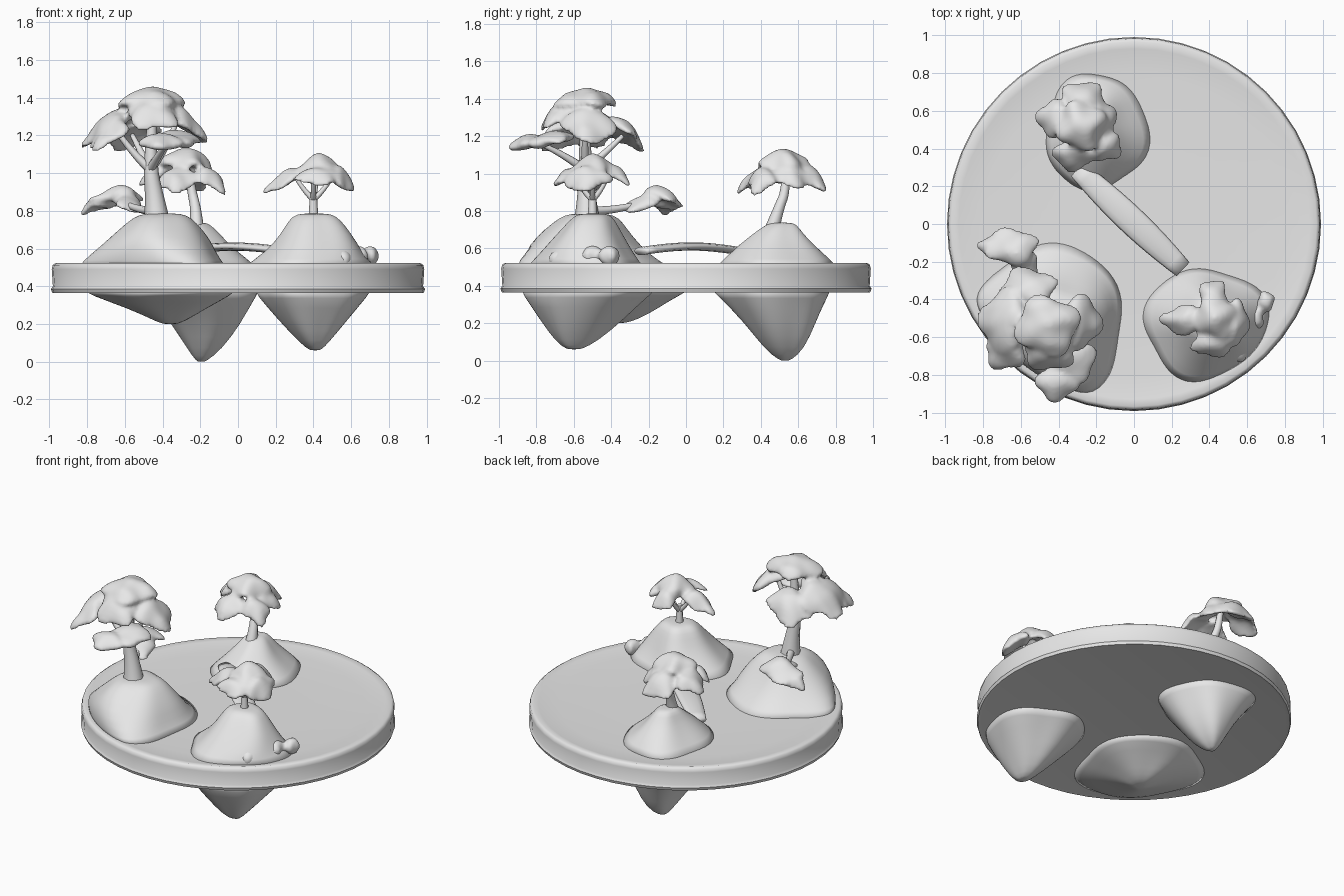
import bpy, bmesh, math
from mathutils import Vector, noise

cube = bpy.data.objects.get("Cube")
if cube:
    bpy.data.objects.remove(cube)

stone = bpy.data.materials.new("stone grey")
stone.use_nodes = True
stone.diffuse_color = (0.8, 0.8, 0.8, 1)
stone.node_tree.nodes["Principled BSDF"].inputs["Base Color"].default_value = (0.8, 0.8, 0.8, 1)


def finish(name, bm, angle=180):
    """Turn a bmesh into a smooth shaded object."""
    bmesh.ops.recalc_face_normals(bm, faces=bm.faces)
    mesh = bpy.data.meshes.new(name)
    bm.to_mesh(mesh)
    bm.free()
    mesh.materials.append(stone)
    mesh.shade_smooth()
    mesh.set_sharp_from_angle(angle=math.radians(angle))
    ob = bpy.data.objects.new(name, mesh)
    bpy.context.collection.objects.link(ob)
    return ob


def loft(name, rings, sides=32, wobble=0.05, limit=None, subdivide=True, angle=180):
    """Skin level rings, each given as z, x min, x max, y min, y max."""
    bm = bmesh.new()
    loops = []
    for z, x0, x1, y0, y1 in rings:
        loop = []
        for i in range(sides):
            a = math.tau * i / sides
            k = 1 + wobble * (math.sin(3 * a + x0 * 9) + 0.7 * math.sin(5 * a + y1 * 4))
            p = Vector(((x0 + x1) / 2 + (x1 - x0) / 2 * k * math.cos(a),
                        (y0 + y1) / 2 + (y1 - y0) / 2 * k * math.sin(a)))
            if limit and p.length > limit:
                p *= limit / p.length
            loop.append(bm.verts.new((p.x, p.y, z)))
        loops.append(loop)
    for low, high in zip(loops, loops[1:]):
        for i in range(sides):
            j = (i + 1) % sides
            bm.faces.new((low[i], low[j], high[j], high[i]))
    for loop in (loops[0], loops[-1]):
        mid = sum((v.co for v in loop), Vector()) / sides
        tip = bm.verts.new(mid)
        for i in range(sides):
            bm.faces.new((loop[i], loop[(i + 1) % sides], tip))
    ob = finish(name, bm, angle)
    if subdivide:
        ob.modifiers.new("soften", "SUBSURF").levels = 1
    return ob


def branch(name, points):
    """Tapered tube through points given as x, y, z, radius."""
    curve = bpy.data.curves.new(name, "CURVE")
    curve.dimensions = "3D"
    curve.bevel_depth = 1
    curve.bevel_resolution = 2
    curve.use_fill_caps = True
    spline = curve.splines.new("NURBS")
    spline.points.add(len(points) - 1)
    spline.use_endpoint_u = True
    spline.order_u = 3
    spline.resolution_u = 6
    for sp, (x, y, z, r) in zip(spline.points, points):
        sp.co = (x, y, z, 1)
        sp.radius = r
    temp = bpy.data.objects.new(name, curve)
    bpy.context.collection.objects.link(temp)
    bm = bmesh.new()
    bpy.context.view_layer.update()
    bm.from_mesh(temp.evaluated_get(bpy.context.evaluated_depsgraph_get()).to_mesh())
    bpy.data.objects.remove(temp)
    return finish(name, bm)


def lumps(name, centre, pads, droop, voxel=0.014):
    """Fuse flattened lobed pads, drooping away from the centre, into one mass."""
    bm = bmesh.new()
    cx, cy = centre
    for n, (x, y, z, rx, ry, rz) in enumerate(pads):
        out = Vector((x - cx, y - cy))
        for v in bmesh.ops.create_icosphere(bm, subdivisions=4, radius=1)["verts"]:
            a = math.atan2(v.co.y, v.co.x)
            flat = math.hypot(v.co.x, v.co.y)
            k = 1 + 0.13 * flat * math.sin(4 * a + n * 2.1)
            p = Vector((v.co.x * rx * k, v.co.y * ry * k, v.co.z * rz))
            tilt = p.xy.dot(out.normalized()) if out.length > 0.02 else 0
            p.z -= droop * (tilt * 0.6 + flat * flat * 0.05)
            p += Vector((x, y, z))
            p.z += 0.025 * noise.noise(p * 9) * (droop > 0)
            v.co = p
    ob = finish(name, bm)
    remesh = ob.modifiers.new("fuse", "REMESH")
    remesh.mode = "VOXEL"
    remesh.voxel_size = voxel
    remesh.use_smooth_shade = True
    ob.modifiers.new("soften", "SMOOTH").iterations = 3
    return ob


# Round base with a slightly raised rim
rim = [(0.37, 0.96), (0.365, 0.985), (0.385, 0.992), (0.4, 0.982), (0.49, 0.988),
       (0.512, 0.983), (0.522, 0.968), (0.515, 0.93), (0.507, 0.8), (0.505, 0.4)]
loft("base_disc", [(z, -r, r, -r, r) for z, r in rim], 48, 0, None, False, 50)

# Hills on top
loft("large_hill", [(0.48, -0.9, 0.0, -0.97, -0.05), (0.53, -0.83, -0.08, -0.94, -0.15),
                    (0.62, -0.71, -0.13, -0.84, -0.24), (0.70, -0.63, -0.19, -0.75, -0.31),
                    (0.765, -0.56, -0.25, -0.67, -0.36), (0.785, -0.5, -0.3, -0.62, -0.42)],
     limit=0.95)
loft("right_hill", [(0.48, 0.0, 0.76, -0.88, -0.19), (0.54, 0.09, 0.68, -0.8, -0.26),
                    (0.63, 0.19, 0.63, -0.73, -0.32), (0.72, 0.25, 0.57, -0.65, -0.37),
                    (0.775, 0.29, 0.52, -0.6, -0.4), (0.785, 0.34, 0.47, -0.56, -0.44)],
     limit=0.95)
loft("back_hill", [(0.48, -0.52, 0.12, 0.14, 0.84), (0.54, -0.44, 0.04, 0.2, 0.77),
                   (0.62, -0.36, -0.05, 0.28, 0.68), (0.68, -0.31, -0.1, 0.36, 0.62),
                   (0.73, -0.28, -0.15, 0.43, 0.59), (0.737, -0.25, -0.18, 0.47, 0.55)])

# Hanging rock points underneath
loft("right_point", [(0.4, 0.07, 0.72, -0.91, -0.12), (0.35, 0.1, 0.68, -0.86, -0.2),
                     (0.22, 0.21, 0.58, -0.78, -0.34), (0.1, 0.33, 0.48, -0.7, -0.48),
                     (0.06, 0.38, 0.44, -0.64, -0.56)], limit=0.96)
loft("back_point", [(0.4, -0.54, 0.12, 0.12, 0.8), (0.35, -0.47, 0.08, 0.17, 0.76),
                    (0.2, -0.35, 0.01, 0.31, 0.69), (0.06, -0.26, -0.09, 0.42, 0.63),
                    (0.0, -0.22, -0.17, 0.5, 0.56)])
loft("large_point", [(0.4, -0.86, 0.04, -0.9, 0.06), (0.35, -0.76, -0.04, -0.82, -0.03),
                     (0.28, -0.58, -0.18, -0.62, -0.15), (0.22, -0.45, -0.27, -0.47, -0.26),
                     (0.2, -0.4, -0.32, -0.42, -0.33)], limit=0.96)

# Flat arched bridge between two hills
start, end = Vector((-0.3, 0.29)), Vector((0.26, -0.24))
along = (end - start).normalized()
side = Vector((-along.y, along.x))
bm = bmesh.new()
previous = None
for i in range(13):
    t = i / 12
    mid = start.lerp(end, t)
    half = 0.03 + 0.045 * math.sin(math.pi * min(1, 0.15 + t * 0.7))
    z = 0.585 + 0.025 * math.sin(math.pi * t)
    ring = []
    for k in range(12):
        a = math.tau * k / 12
        p = mid + side * half * math.cos(a)
        ring.append(bm.verts.new((p.x, p.y, z + 0.022 * math.sin(a))))
    if previous:
        for k in range(12):
            j = (k + 1) % 12
            bm.faces.new((previous[k], previous[j], ring[j], ring[k]))
    if i in (0, 12):
        bm.faces.new(ring)
    previous = ring
finish("bridge", bm)

# Boulders beside the right hill
lumps("boulders", (0.6, -0.55), [(0.54, -0.66, 0.54, 0.08, 0.07, 0.06), (0.6, -0.58, 0.54, 0.06, 0.06, 0.05),
                                 (0.64, -0.5, 0.56, 0.05, 0.06, 0.055), (0.7, -0.41, 0.56, 0.045, 0.055, 0.055)], 0)

# Large tree
branch("large_trunk", [(-0.43, -0.53, 0.74, 0.07), (-0.44, -0.53, 0.86, 0.05),
                       (-0.47, -0.54, 1.05, 0.035), (-0.45, -0.54, 1.38, 0.02)])
for n, (x, y, z) in enumerate([(-0.33, -0.54, 1.26), (-0.38, -0.76, 1.15), (-0.66, -0.54, 1.25),
                               (-0.56, -0.34, 1.2)]):
    branch(f"large_branch_{n + 1}", [(-0.465, -0.54, 1.02, 0.025), ((x - 0.46) / 2, (y - 0.54) / 2, 1.1, 0.018),
                                     (x, y, z, 0.013)])
branch("low_branch", [(-0.45, -0.51, 0.8, 0.025), (-0.54, -0.36, 0.8, 0.018), (-0.64, -0.16, 0.86, 0.015)])
lumps("large_crown", (-0.46, -0.54), [
    (-0.46, -0.54, 1.415, 0.17, 0.16, 0.04), (-0.68, -0.52, 1.28, 0.14, 0.17, 0.04),
    (-0.68, -0.68, 1.23, 0.11, 0.1, 0.035), (-0.56, -0.34, 1.25, 0.15, 0.11, 0.04),
    (-0.29, -0.52, 1.29, 0.12, 0.14, 0.045), (-0.45, -0.68, 1.34, 0.14, 0.1, 0.04)], 1.0)
lumps("front_foliage", (-0.46, -0.54), [(-0.32, -0.72, 1.19, 0.12, 0.12, 0.035),
                                        (-0.41, -0.84, 1.17, 0.11, 0.1, 0.035)], 0.3)
lumps("low_foliage", (-0.6, -0.2), [(-0.65, -0.12, 0.88, 0.14, 0.1, 0.035),
                                    (-0.74, -0.12, 0.84, 0.09, 0.06, 0.03),
                                    (-0.58, -0.24, 0.85, 0.08, 0.1, 0.03)], 0.5)

# Right tree
branch("right_trunk", [(0.4, -0.5, 0.76, 0.027), (0.4, -0.5, 0.82, 0.022), (0.4, -0.5, 0.9, 0.018)])
for n, (x, y, z) in enumerate([(0.31, -0.5, 0.97), (0.5, -0.5, 0.98), (0.4, -0.6, 1.0), (0.42, -0.41, 1.0)]):
    branch(f"right_branch_{n + 1}", [(0.4, -0.5, 0.86, 0.016), ((x + 0.4) / 2, (y - 0.5) / 2, 0.9, 0.013),
                                     (x, y, z, 0.01)])
lumps("right_crown", (0.42, -0.5), [
    (0.43, -0.5, 1.06, 0.11, 0.11, 0.035), (0.27, -0.51, 0.985, 0.13, 0.08, 0.03),
    (0.42, -0.38, 1.01, 0.08, 0.09, 0.03), (0.42, -0.63, 1.0, 0.12, 0.08, 0.03),
    (0.54, -0.52, 0.99, 0.07, 0.12, 0.05)], 0.7)

# Back tree
branch("back_trunk", [(-0.22, 0.46, 0.7, 0.04), (-0.22, 0.49, 0.8, 0.028),
                      (-0.25, 0.54, 0.92, 0.024), (-0.27, 0.53, 1.08, 0.018)])
lumps("back_crown", (-0.28, 0.52), [
    (-0.28, 0.52, 1.09, 0.13, 0.13, 0.04), (-0.42, 0.56, 1.02, 0.1, 0.1, 0.035),
    (-0.27, 0.67, 1.0, 0.12, 0.09, 0.035), (-0.17, 0.55, 1.02, 0.08, 0.11, 0.035),
    (-0.32, 0.37, 0.99, 0.11, 0.09, 0.035), (-0.15, 0.41, 0.99, 0.09, 0.08, 0.04)], 0.9)
